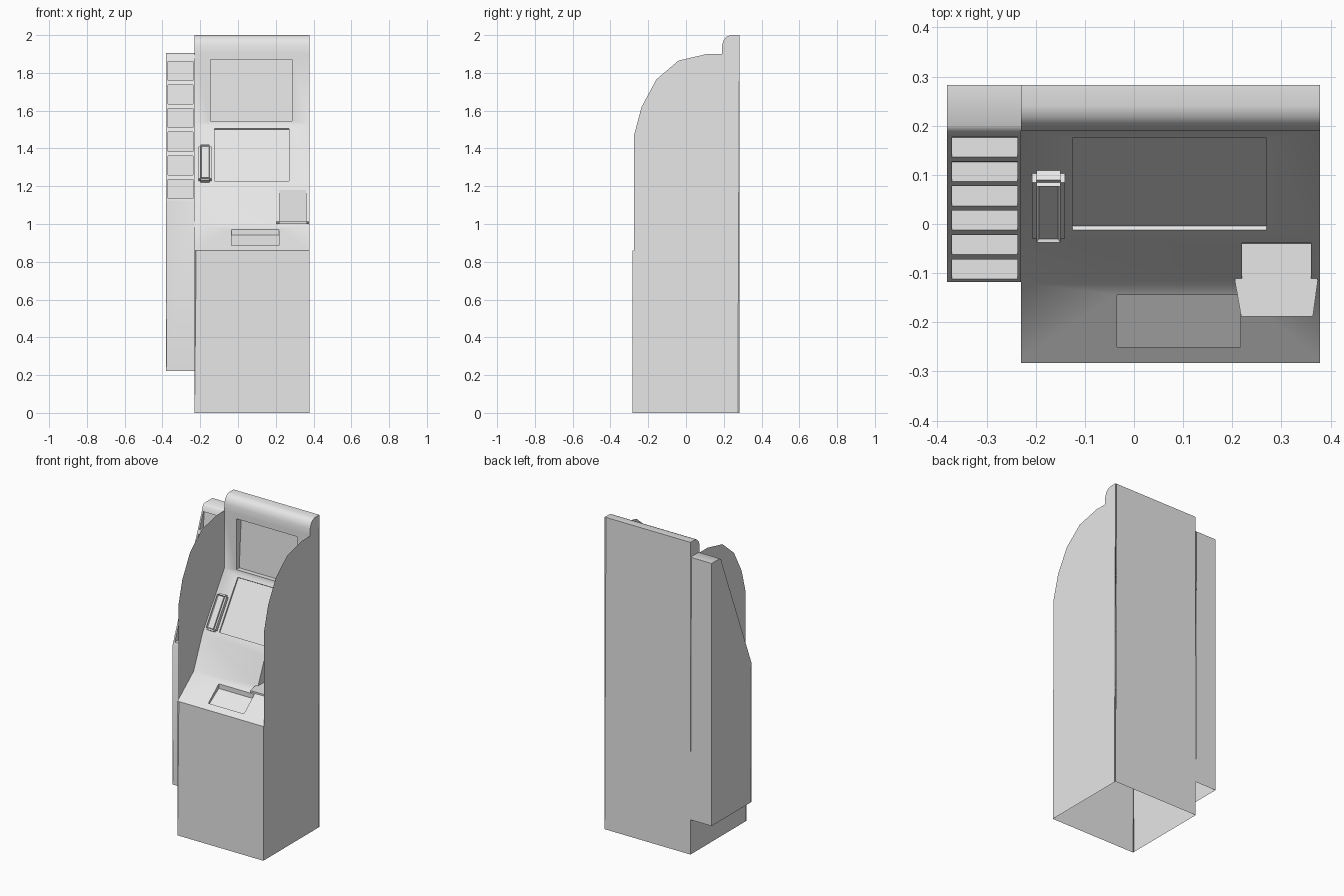
import bpy, bmesh, math
from mathutils import Matrix

cube = bpy.data.objects.get("Cube")
if cube:
    bpy.data.objects.remove(cube, do_unlink=True)

GREY = (0.8, 0.8, 0.8, 1)
mat = bpy.data.materials.new("plain grey")
mat.use_nodes = True
mat.diffuse_color = GREY
mat.node_tree.nodes["Principled BSDF"].inputs["Base Color"].default_value = GREY

LEFT, RIGHT, BACK, FRONT = 0.378, -0.23, 0.283, -0.283
BOX_OUT = -0.38


def finish(name, bm, angle=50, recalc=False):
    bmesh.ops.remove_doubles(bm, verts=bm.verts, dist=0.0002)
    if recalc:
        bmesh.ops.recalc_face_normals(bm, faces=bm.faces)
    mesh = bpy.data.meshes.new(name)
    bm.to_mesh(mesh)
    bm.free()
    mesh.materials.append(mat)
    obj = bpy.data.objects.new(name, mesh)
    bpy.context.collection.objects.link(obj)
    bpy.ops.object.select_all(action="DESELECT")
    obj.select_set(True)
    bpy.context.view_layer.objects.active = obj
    bpy.ops.object.shade_smooth_by_angle(angle=math.radians(angle))
    return obj


def poly(bm, pts):
    return bm.faces.new([bm.verts.new(p) for p in pts])


def side(bm, x, outline):
    """Flat sheet across x from (y, z) points."""
    return poly(bm, [(x, y, z) for y, z in outline])


def ring(x0, x1, p, q):
    return [(x0, *p), (x1, *p), (x1, *q), (x0, *q)]


def strip(bm, x0, x1, p, q, hole=None):
    """Quad between two profile points, with an optional recess:
    hole = (x0, x1, start, end, low offset, high offset)."""
    outer = ring(x0, x1, p, q)
    if not hole:
        poly(bm, outer)
        return
    a, b, s, e, low, high = hole
    at = lambda t, o=(0, 0): tuple(p[i] + (q[i] - p[i]) * t + o[i] for i in (0, 1))
    rim = ring(a, b, at(s), at(e))
    floor = ring(a, b, at(s, low), at(e, high))
    for m, n in ((outer, rim), (rim, floor)):
        for i in range(4):
            j = (i + 1) % 4
            poly(bm, [m[i], m[j], n[j], n[i]])
    poly(bm, floor)


def chamfer(bm, test, width=0.009):
    bmesh.ops.remove_doubles(bm, verts=bm.verts, dist=0.0002)
    edges = [e for e in bm.edges if len(e.link_faces) == 2 and test(*[v.co for v in e.verts])]
    bmesh.ops.bevel(bm, geom=edges, offset=width, segments=1, affect="EDGES")


# Cabinet: stepped front, rounded header, open underneath
header = [(0.19, 1.9), (0.19, 1.945), (0.2, 1.975), (0.217, 1.993), (0.24, 2.0), (BACK, 2.0)]
base = [(FRONT, 0), (FRONT, 0.86)]
front = base + [(-0.12, 0.99), (-0.03, 1.2), (0.19, 1.53)] + header + [(BACK, 0)]
holes = {
    1: (-0.035, 0.217, 0.2, 0.85, (0, -0.015), (0, -0.03)),     # tray
    2: (0.22, 0.36, 0.1, 0.9, (0.07, 0), (0.002, 0)),           # printer niche
    3: (-0.125, 0.27, 0.08, 0.93, (0.008, -0.006), (0.008, -0.006)),  # keyboard panel
    4: (-0.145, 0.287, 0.04, 0.92, (0.03, 0), (0.05, 0)),       # screen
}
bm = bmesh.new()
for i in range(len(front) - 1):
    strip(bm, RIGHT, LEFT, front[i], front[i + 1], holes.get(i))
for x in (RIGHT, LEFT):
    f = side(bm, x, base + [(0.19, 0.86)] + header + [(BACK, 0)])
    if x == RIGHT:
        f.normal_flip()


def upright_corner(a, b):
    vertical = abs(a.x - b.x) < 0.001 and abs(a.y - b.y) < 0.001
    at_end = abs(a.y - FRONT) < 0.001 or abs(a.y - BACK) < 0.001
    return vertical and at_end


chamfer(bm, upright_corner)
finish("cabinet", bm)

# Curved side cheeks
cheek = [(-0.275, 0.86), (-0.275, 1.47), (-0.235, 1.62), (-0.157, 1.765),
         (-0.04, 1.865), (0.11, 1.9), (0.19, 1.9), (0.19, 0.86)]
for name, x in (("left_cheek", LEFT), ("right_cheek", RIGHT)):
    bm = bmesh.new()
    f = side(bm, x, cheek)
    f.normal_update()
    if f.normal.x * (x - 0.07) < 0:
        f.normal_flip()
    finish(name, bm)

# Leaflet rack with six pockets down its sloping face
ROWS = 6
low, high = (-0.118, 1.12), (0.18, 1.87)
slope = [tuple(low[k] + (high[k] - low[k]) * i / ROWS for k in (0, 1)) for i in range(ROWS + 1)]
rack = [(-0.118, 0.223)] + slope + [(0.187, 1.895), (0.2, 1.905), (BACK, 1.905), (BACK, 0.223)]
bm = bmesh.new()
for i in range(len(rack) - 1):
    pocket = (BOX_OUT + 0.01, RIGHT - 0.007, 0.12, 0.93, (0.04, 0), (0.012, 0))
    strip(bm, BOX_OUT, RIGHT, rack[i], rack[i + 1], pocket if 1 <= i <= ROWS else None)
side(bm, BOX_OUT, rack).normal_flip()
side(bm, RIGHT, rack)


def rack_corner(a, b):
    return upright_corner(a, b) or (abs(a.x - b.x) < 0.001 and max(a.z, b.z) < 1.13 and a.y < -0.1 and b.y < -0.1)


chamfer(bm, rack_corner, 0.007)
finish("leaflet_rack", bm)

# Printer shelf
bm = bmesh.new()
plan = [(0.22, -0.04), (0.205, -0.115), (0.218, -0.188), (0.364, -0.188), (0.374, -0.115), (0.36, -0.04)]
f = poly(bm, [(x, y, 1.0) for x, y in plan])
top = bmesh.ops.extrude_face_region(bm, geom=[f])["geom"]
bmesh.ops.translate(bm, vec=(0, 0, 0.012), verts=[g for g in top if isinstance(g, bmesh.types.BMVert)])
finish("printer_shelf", bm, 30, True)

# Handset with a shallow dish, lying on the slope
bm = bmesh.new()
bmesh.ops.create_cube(bm, size=1, matrix=Matrix.Diagonal((0.068, 0.05, 0.225, 1)))
bmesh.ops.bevel(bm, geom=bm.edges[:], offset=0.01, segments=2, affect="EDGES")
bm.faces.ensure_lookup_table()
face = min(bm.faces, key=lambda f: f.calc_center_median().y)
bmesh.ops.inset_region(bm, faces=[face], thickness=0.006, depth=-0.006)
obj = finish("handset", bm)
obj.location = (-0.174, 0.04, 1.318)
obj.rotation_euler.x = -math.atan2(0.22, 0.33)
